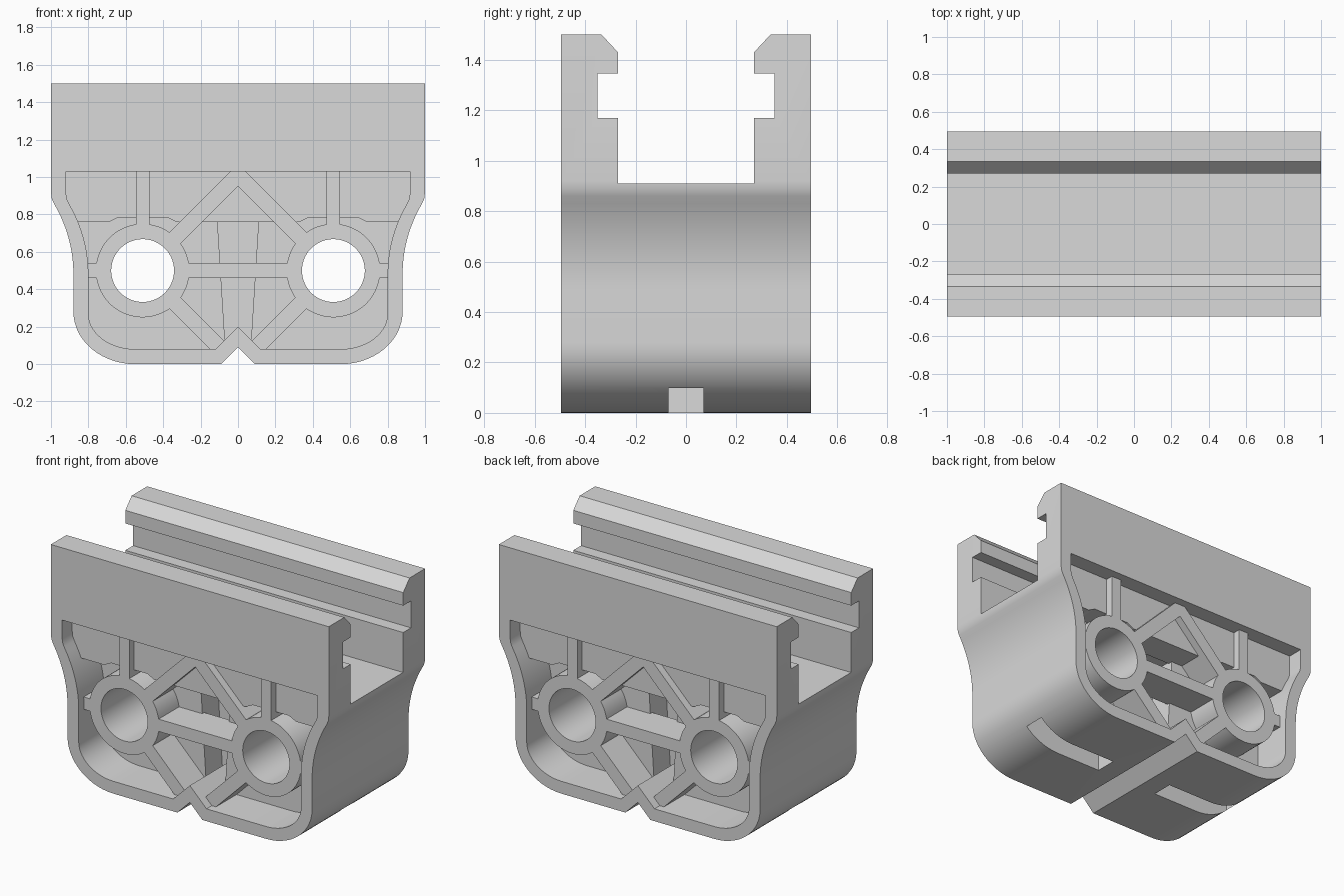
import bpy, bmesh, math

if "Cube" in bpy.data.objects:
    bpy.data.objects.remove(bpy.data.objects["Cube"])

D = 0.495            # half depth of the block
BORE_X, BORE_Z = 0.51, 0.5

grey = bpy.data.materials.new("plain_grey")
grey.diffuse_color = (0.70, 0.70, 0.70, 1)
grey.use_nodes = True
grey.node_tree.nodes["Principled BSDF"].inputs["Base Color"].default_value = grey.diffuse_color


def prism(name, pts, lo, hi, axis="y"):
    """Extrude a 2D profile: (x, z) along y, or (y, z) along x."""
    bm = bmesh.new()
    put = (lambda p, d: (p[0], d, p[1])) if axis == "y" else (lambda p, d: (d, p[0], p[1]))
    face = bm.faces.new([bm.verts.new(put(p, lo)) for p in pts])
    ext = bmesh.ops.extrude_face_region(bm, geom=[face], use_keep_orig=True)
    verts = [g for g in ext["geom"] if isinstance(g, bmesh.types.BMVert)]
    shift = hi - lo
    bmesh.ops.translate(bm, verts=verts, vec=(0, shift, 0) if axis == "y" else (shift, 0, 0))
    bmesh.ops.recalc_face_normals(bm, faces=bm.faces)
    me = bpy.data.meshes.new(name)
    bm.to_mesh(me)
    bm.free()
    me.materials.append(grey)
    ob = bpy.data.objects.new(name, me)
    bpy.context.collection.objects.link(ob)
    return ob


def boolean(target, tool, op):
    """Apply one boolean and remove its tool."""
    mod = target.modifiers.new("bool", "BOOLEAN")
    mod.operation, mod.solver, mod.object = op, "EXACT", tool
    dg = bpy.context.evaluated_depsgraph_get()
    me = bpy.data.meshes.new_from_object(target.evaluated_get(dg))
    target.modifiers.clear()
    bm = bmesh.new()
    bm.from_mesh(me)
    bmesh.ops.remove_doubles(bm, verts=bm.verts, dist=1e-5)
    bm.to_mesh(me)
    bm.free()
    target.data = me
    bpy.data.objects.remove(tool)


def cut(pts, lo, hi, axis="y"):
    boolean(body, prism("cutter", pts, lo, hi, axis), "DIFFERENCE")


def add(pts, lo, hi):
    boolean(body, prism("rib", pts, lo, hi), "UNION")


def rect(x0, x1, z0, z1):
    return [(x0, z0), (x1, z0), (x1, z1), (x0, z1)]


def circle(cx, cz, r, n=64):
    return [(cx + r * math.cos(2 * math.pi * (i + 0.5) / n),
             cz + r * math.sin(2 * math.pi * (i + 0.5) / n)) for i in range(n)]


def mirrored(right):
    """Close a right-hand profile with its mirror image in x."""
    return right + [(-x, z) for x, z in reversed(right) if x > 1e-6]


def shell(top, shoulder, waist, corner_z, floor, notch):
    """Right half outline: notch, rounded foot, waisted side, top."""
    pts = [(0, floor + notch), (notch, floor)]
    for i in range(15):
        a = math.pi / 2 * i / 14
        pts.append((0.55 + (waist - 0.55) * math.sin(a),
                    corner_z - (corner_z - floor) * math.cos(a)))
    for i in range(13):
        t = 1 - i / 12
        u = (1 - t) ** 2
        pts.append((waist + (shoulder - 0.015 - waist) * u,
                    0.86 * u + 1.36 * t * (1 - t) + 0.48 * t * t))
    return pts + [(shoulder - 0.004, 0.885), (shoulder, 0.92), (shoulder, top)]


# Outer block
body = prism("clamp_body", mirrored(shell(1.5, 1.0, 0.88, 0.28, 0.0, 0.09)), -D, D)

# Pockets, stepped upper walls and centre recesses on both faces
pocket = mirrored(shell(1.03, 0.92, 0.80, 0.27, 0.08, 0.12))
step = mirrored([(0.33, 0.76), (0.38, 0.785), (0.64, 0.785), (0.69, 0.76), (0.89, 0.76),
                 (0.96, 0.9), (0.96, 1.1)])
recess = [(-0.11, 0.77), (-0.07, 0.13), (0, 0.2), (0.07, 0.13), (0.11, 0.77)]
for s in (-1, 1):
    cut(pocket, s * 0.23, s * 0.6)
    cut(recess, s * 0.06, s * 0.3)
    add(step, s * 0.2, s * 0.39)

# Ribs and bearing rings; rib ends stop inside the ring wall, clear of the bores
W = 0.03             # half width of a 45 degree rib, measured along each axis
for s in (-1, 1):
    y0, y1 = s * 0.21, s * 0.44
    for m in (-1, 1):
        cx = m * BORE_X
        add(circle(cx, BORE_Z, 0.25), y0, y1)
        add(rect(m * 0.72, m * 0.84, 0.46, 0.54), y0, y1)
        add(rect(cx - 0.036, cx + 0.036, 0.71, 1.06), y0, y1)
        for up, ex in ((1, -0.02), (-1, 0.09)):
            sx, sz = 0.36, BORE_Z + up * 0.15
            ez = BORE_Z + up * (BORE_X - ex)
            add([(m * (sx + W), sz + up * W), (m * (sx - W), sz - up * W),
                 (m * (ex - W), ez - up * W), (m * (ex + W), ez + up * W)], y0, y1)
    add(rect(-0.3, 0.3, 0.46, 0.54), y0, y1)

# Rail channel with undercut grooves and chamfered lips
half = [(0.27, 0.91), (0.27, 1.17), (0.35, 1.17), (0.35, 1.345), (0.27, 1.345),
        (0.27, 1.43), (0.335, 1.5), (0.335, 1.6)]
cut(mirrored(half), -1.1, 1.1, "x")

# Through bores and underside slots
for m in (-1, 1):
    cut(circle(m * BORE_X, BORE_Z, 0.168), -0.7, 0.7)
    cut(rect(m * 0.225, m * 0.80, -0.1, 0.2), -0.07, 0.07)

bpy.context.view_layer.objects.active = body
body.select_set(True)
bpy.ops.object.shade_smooth_by_angle(angle=math.radians(25))
